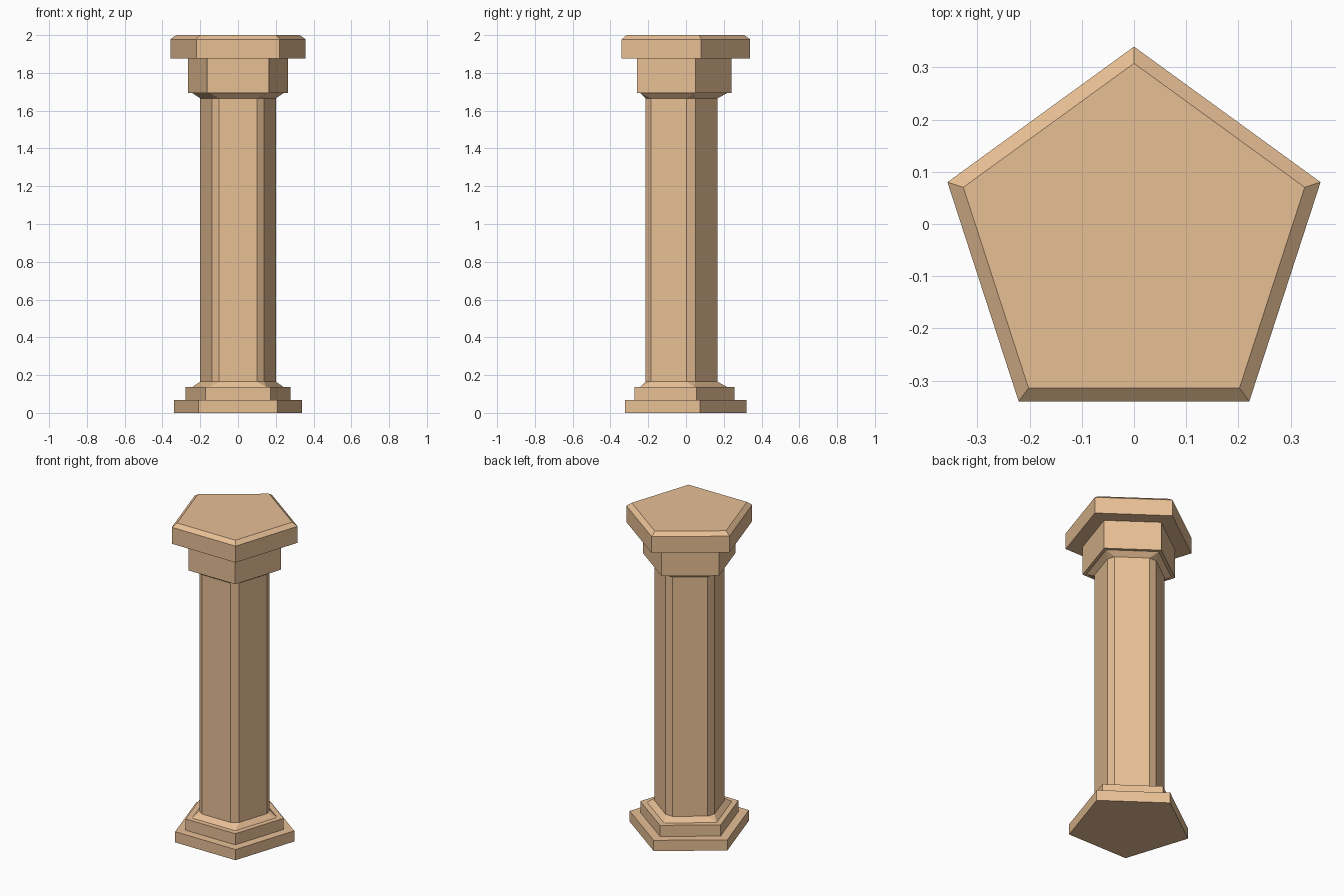
import bpy, bmesh
from math import cos, sin, radians

if "Cube" in bpy.data.objects:
    bpy.data.objects.remove(bpy.data.objects["Cube"])

CENTRE_Y = -0.036   # regular pentagon is offset so its bounds are centred

stone = bpy.data.materials.new("warm_stone")
stone.diffuse_color = (0.8, 0.52, 0.30, 1)
stone.use_nodes = True
stone.node_tree.nodes["Principled BSDF"].inputs["Base Color"].default_value = stone.diffuse_color


def ring(r, z, cut=0.0):
    """Pentagon pointing to +y; cut (degrees) splits each corner in two."""
    pts = []
    for i in range(5):
        a = 90 + 72 * i
        for s in (-cut, cut):
            t = radians(a + s)
            pts.append((r * cos(t), r * sin(t) + CENTRE_Y, z))
    return pts


def loft(name, sections):
    """Closed solid through a stack of (radius, z, corner cut) sections."""
    bm = bmesh.new()
    rings = [[bm.verts.new(p) for p in ring(*s)] for s in sections]
    for a, b in zip(rings, rings[1:]):
        for i in range(10):
            j = (i + 1) % 10
            bm.faces.new((a[i], a[j], b[j], b[i]))
    bm.faces.new(rings[0][::-1])
    bm.faces.new(rings[-1])
    # merge doubled corners of the uncut pentagons
    bmesh.ops.remove_doubles(bm, verts=bm.verts, dist=1e-5)
    bmesh.ops.recalc_face_normals(bm, faces=bm.faces)
    mesh = bpy.data.meshes.new(name)
    bm.to_mesh(mesh)
    bm.free()
    mesh.materials.append(stone)
    obj = bpy.data.objects.new(name, mesh)
    bpy.context.collection.objects.link(obj)
    return obj


# stepped base
loft("base_plinth", [(0.356, 0, 0), (0.356, 0.067, 0)])
loft("base_step", [(0.293, 0.067, 0), (0.293, 0.137, 0)])

# shaft with trimmed corners, flaring to a full pentagon at both ends
CUT = 6.8
loft("shaft", [(0.254, 0.137, 0), (0.204, 0.165, CUT),
               (0.204, 1.665, CUT), (0.254, 1.693, 0)])

# capital block and chamfered top slab
loft("capital_block", [(0.277, 1.693, 0), (0.277, 1.875, 0)])
loft("top_slab", [(0.376, 1.875, 0), (0.376, 1.978, 0), (0.344, 2.0, 0)])
